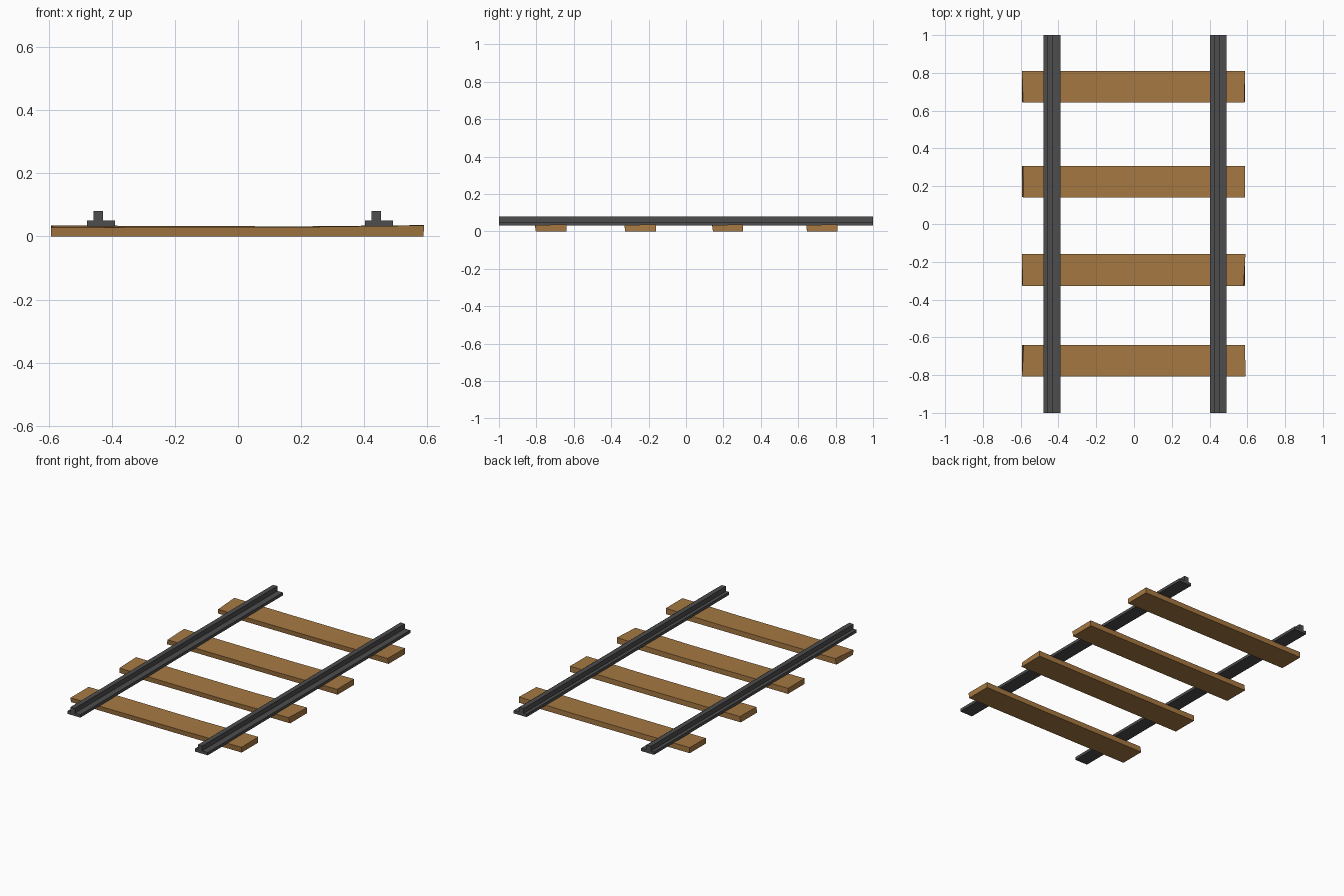
import bpy

if "Cube" in bpy.data.objects:
    bpy.data.objects.remove(bpy.data.objects["Cube"])


def material(name, rgb):
    m = bpy.data.materials.new(name)
    m.diffuse_color = (*rgb, 1)
    m.use_nodes = True
    m.node_tree.nodes["Principled BSDF"].inputs["Base Color"].default_value = m.diffuse_color
    return m


def loft(name, sections, mat):
    """Join matching closed cross-sections into a capped solid."""
    n = len(sections[0])
    verts = [p for s in sections for p in s]
    faces = [tuple(range(n)), tuple(reversed(range(len(verts) - n, len(verts))))]
    for k in range(len(sections) - 1):
        a, b = k * n, (k + 1) * n
        for i in range(n):
            j = (i + 1) % n
            faces.append((a + j, a + i, b + i, b + j))
    mesh = bpy.data.meshes.new(name)
    mesh.from_pydata(verts, [], faces)
    mesh.materials.append(mat)
    ob = bpy.data.objects.new(name, mesh)
    bpy.context.collection.objects.link(ob)
    return ob


steel = material("dark_steel", (0.075, 0.075, 0.075))
wood = material("wood", (0.38, 0.19, 0.055))

# Rails: stepped profile, wide foot with an off-centre head
profile = [(0, 0.032), (0.089, 0.032), (0.089, 0.05), (0.051, 0.05),
           (0.051, 0.08), (0.021, 0.08), (0.021, 0.05), (0, 0.05)]
for name, x0 in (("left_rail", -0.479), ("right_rail", 0.402)):
    loft(name, [[(x0 + x, y, z) for x, z in profile] for y in (-1, 1)], steel)


# Sleepers: rough planks with a slightly worn middle and uneven end cuts
def sleeper(name, y0, y1, left_cut, right_cut, front_drop):
    def section(x, cut_front, cut_back, z_front, z_back):
        return [(x, y0 + 0.004, 0), (x, y1, 0),
                (x + cut_back, y1, z_back), (x + cut_front, y0, z_front)]
    loft(name, [section(-0.593, *left_cut, 0.035 - front_drop, 0.035),
                section(-0.2, 0, 0, 0.03, 0.033),
                section(0.2, 0, 0, 0.03, 0.032),
                section(0.588, *right_cut, 0.035, 0.036)], wood)


sleeper("sleeper_1", -0.807, -0.64, (0, 0.009), (0.002, 0), 0.007)
sleeper("sleeper_2", -0.329, -0.16, (0.003, 0), (-0.008, 0.002), 0.003)
sleeper("sleeper_3", 0.14, 0.306, (0.008, 0.006), (0, 0), 0.004)
sleeper("sleeper_4", 0.643, 0.81, (0.006, 0), (-0.004, 0), 0.006)
